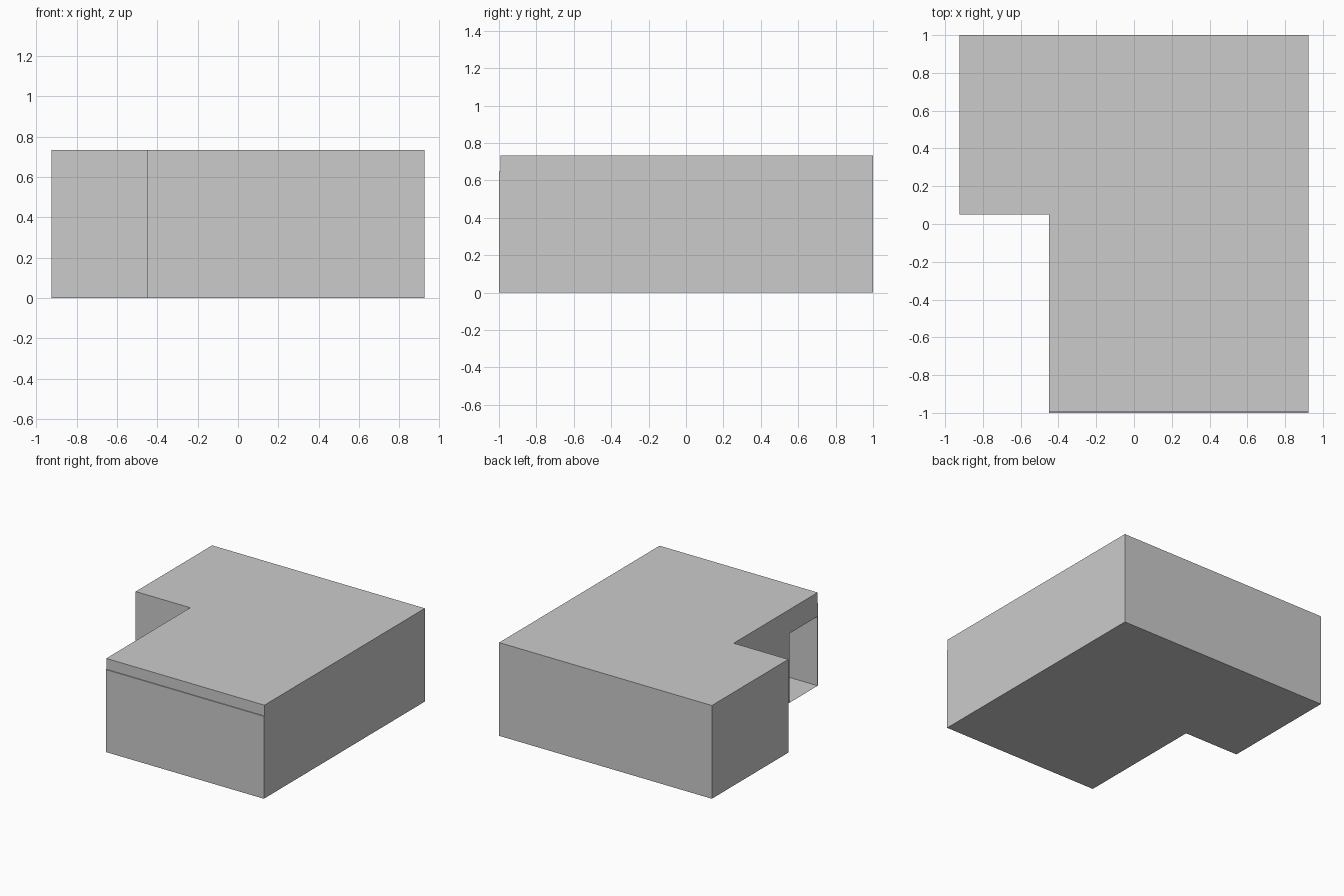
import bpy, bmesh

if "Cube" in bpy.data.objects:
    bpy.data.objects.remove(bpy.data.objects["Cube"])

H = 0.733            # building height
FRONT = -0.993       # front wall plane
X0, X1, STEP_X, STEP_Y = -0.925, 0.925, -0.45, 0.05
OPEN_Y, OPEN_Z = -0.64, 0.545   # side opening limits


def make_object(name, faces):
    mesh = bpy.data.meshes.new(name)
    bm = bmesh.new()
    for pts in faces:
        bm.faces.new([bm.verts.new(p) for p in pts])
    bmesh.ops.remove_doubles(bm, verts=bm.verts, dist=0.0005)
    bmesh.ops.recalc_face_normals(bm, faces=bm.faces)
    bm.to_mesh(mesh)
    bm.free()
    obj = bpy.data.objects.new(name, mesh)
    bpy.context.collection.objects.link(obj)
    return obj


def wall(a, b):
    return [(*a, 0), (*b, 0), (*b, H), (*a, H)]


# L-shaped hollow building: floor, roof and single-sheet walls
plan = [(STEP_X, FRONT), (X1, FRONT), (X1, 1), (X0, 1), (X0, STEP_Y), (STEP_X, STEP_Y)]
faces = [[(x, y, z) for x, y in plan] for z in (0, H)]
faces += [wall(plan[i], plan[i + 1]) for i in range(5)]

# Recessed side wall with an open doorway at its front end
side = [(STEP_Y, 0), (OPEN_Y, 0), (OPEN_Y, OPEN_Z), (FRONT, OPEN_Z), (FRONT, H), (STEP_Y, H)]
faces.append([(STEP_X, y, z) for y, z in side])
make_object("building_shell", faces)

# Thin panel covering the lower front wall
bpy.ops.mesh.primitive_cube_add(size=1, location=((STEP_X + X1) / 2, (FRONT - 1) / 2, 0.324))
panel = bpy.context.object
panel.name = "front_panel"
panel.scale = (X1 - STEP_X, FRONT + 1, 0.648)
